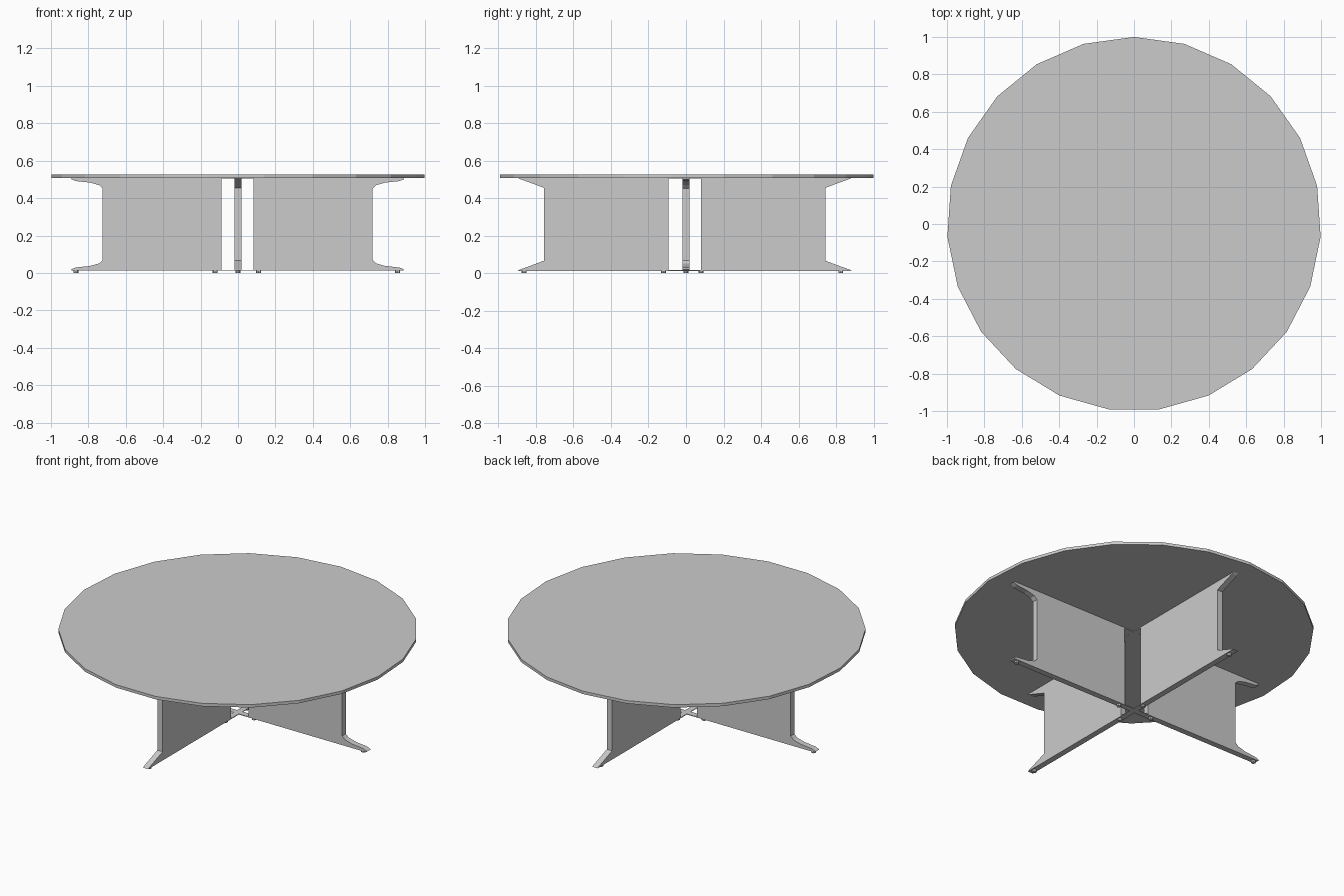
import bpy, bmesh, math
from mathutils import Matrix

if "Cube" in bpy.data.objects:
    bpy.data.objects.remove(bpy.data.objects["Cube"])

Z_LOW, Z_HIGH = 0.012, 0.508   # underside and top of the leg panels
HALF = 0.018                   # half the panel thickness


def finish(bm, name):
    bmesh.ops.recalc_face_normals(bm, faces=bm.faces)
    mesh = bpy.data.meshes.new(name)
    bm.to_mesh(mesh)
    bm.free()
    obj = bpy.data.objects.new(name, mesh)
    bpy.context.collection.objects.link(obj)
    return obj


def panel(name, flare, offset, turn):
    """Pair of leg panels joined by thin rails; flare lists the lower outer corner."""
    mid = (Z_LOW + Z_HIGH) / 2
    outer = flare + [(x, 2 * mid - z) for x, z in reversed(flare)]
    right = outer
    left = [(-x, z) for x, z in reversed(outer)]
    gap, rail = 0.086, 0.004
    bm = bmesh.new()
    # outline with the central window bridged by the rails
    halves = [
        [(gap, Z_LOW)] + right + [(gap, Z_HIGH), (gap, Z_HIGH - rail), (gap, Z_LOW + rail)],
        [(-gap, Z_LOW + rail), (-gap, Z_HIGH - rail), (-gap, Z_HIGH)] + left + [(-gap, Z_LOW)],
        [(-gap, Z_LOW), (gap, Z_LOW), (gap, Z_LOW + rail), (-gap, Z_LOW + rail)],
        [(-gap, Z_HIGH - rail), (gap, Z_HIGH - rail), (gap, Z_HIGH), (-gap, Z_HIGH)],
    ]
    for outline in halves:
        bm.faces.new([bm.verts.new((x, -HALF, z)) for x, z in outline])
    bmesh.ops.remove_doubles(bm, verts=bm.verts, dist=0.0001)
    bmesh.ops.recalc_face_normals(bm, faces=bm.faces)
    new = bmesh.ops.extrude_face_region(bm, geom=bm.faces[:])["geom"]
    moved = [v for v in new if isinstance(v, bmesh.types.BMVert)]
    bmesh.ops.translate(bm, verts=moved, vec=(0, 2 * HALF, 0))
    # turn into place
    bm.transform(Matrix.Rotation(turn, 4, 'Z') @ Matrix.Translation((offset, 0, 0)))
    return finish(bm, name)


def foot(name, x, y):
    bm = bmesh.new()
    bmesh.ops.create_cone(bm, cap_ends=True, segments=8, radius1=0.013, radius2=0.013,
                          depth=Z_LOW, matrix=Matrix.Translation((x, y, Z_LOW / 2)))
    return finish(bm, name)


# Tabletop: 23-sided disc with one corner at +y
bm = bmesh.new()
bmesh.ops.create_cone(bm, cap_ends=True, segments=23, radius1=1.0, radius2=1.0, depth=0.018)
first = max(bm.verts, key=lambda v: v.co.y).co
turn = math.pi / 2 - math.atan2(first.y, first.x)
bm.transform(Matrix.Translation((0, 0, 0.517)) @ Matrix.Rotation(turn, 4, 'Z'))
finish(bm, "tabletop")

# Crossed leg panels
panel("leg_panels_side",
      [(0.885, Z_LOW), (0.892, 0.018), (0.865, 0.029), (0.79, 0.037), (0.74, 0.051), (0.722, 0.068)],
      -0.002, 0)
panel("leg_panels_front_back",
      [(0.89, Z_LOW), (0.88, 0.018), (0.83, 0.036), (0.75, 0.066)],
      -0.007, math.pi / 2)

# Glide feet
for i, x in enumerate((-0.867, -0.122, 0.11, 0.853)):
    foot(f"side_foot_{i + 1}", x, 0)
for i, y in enumerate((-0.863, -0.12, 0.08, 0.825)):
    foot(f"front_back_foot_{i + 1}", 0, y)
